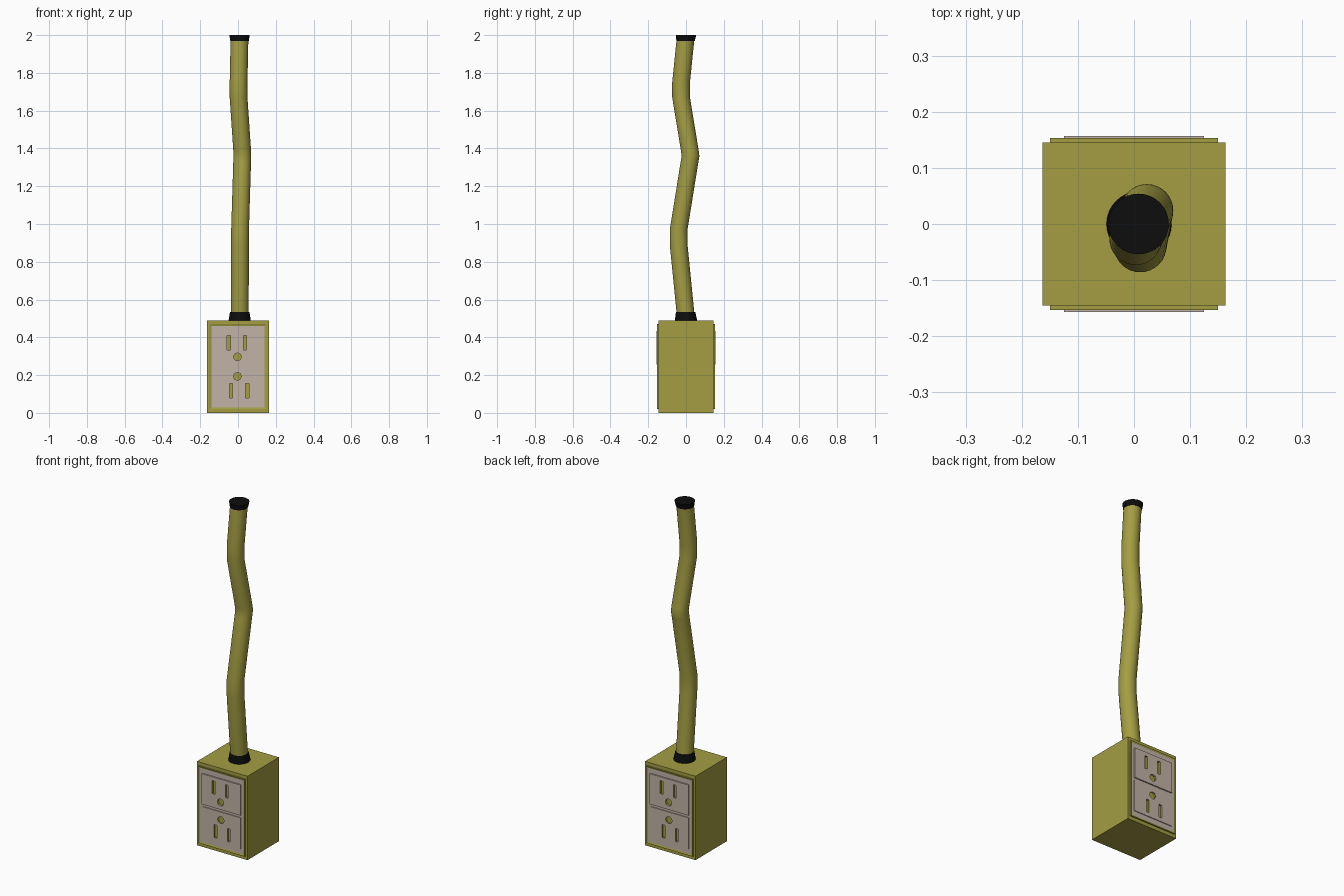
import bpy, bmesh, math
from mathutils import Matrix, Vector

if "Cube" in bpy.data.objects:
    bpy.data.objects.remove(bpy.data.objects["Cube"])


def material(name, rgb):
    m = bpy.data.materials.new(name)
    m.diffuse_color = (*rgb, 1)
    m.use_nodes = True
    m.node_tree.nodes["Principled BSDF"].inputs["Base Color"].default_value = m.diffuse_color
    return m


OLIVE = material("olive", (0.37, 0.34, 0.055))
PINK = material("pale pink beige", (0.54, 0.45, 0.39))
BLACK = material("black", (0.004, 0.004, 0.004))


def finish(name, bm, mats):
    bmesh.ops.recalc_face_normals(bm, faces=bm.faces)
    me = bpy.data.meshes.new(name)
    bm.to_mesh(me)
    bm.free()
    for m in mats:
        me.materials.append(m)
    ob = bpy.data.objects.new(name, me)
    bpy.context.collection.objects.link(ob)
    return ob


def add_box(bm, lo, hi):
    lo, hi = Vector(lo), Vector(hi)
    mat = Matrix.Translation((lo + hi) / 2) @ Matrix.Diagonal((*(hi - lo), 1))
    bmesh.ops.create_cube(bm, size=1, matrix=mat)


def loft(name, rings, mat, sides=32):
    """Capped tube through horizontal rings (x, y, z, radius)."""
    bm = bmesh.new()
    loops = []
    for x, y, z, r in rings:
        loops.append([bm.verts.new((x + r * math.cos(2 * math.pi * i / sides),
                                    y + r * math.sin(2 * math.pi * i / sides), z))
                      for i in range(sides)])
    for a, b in zip(loops, loops[1:]):
        for i in range(sides):
            j = (i + 1) % sides
            bm.faces.new((a[i], a[j], b[j], b[i]))
    bm.faces.new(loops[0])
    bm.faces.new(loops[-1])
    ob = finish(name, bm, [mat])
    bpy.ops.object.select_all(action='DESELECT')
    ob.select_set(True)
    bpy.context.view_layer.objects.active = ob
    bpy.ops.object.shade_smooth_by_angle(angle=math.radians(35))
    return ob


# Outlet box
bm = bmesh.new()
add_box(bm, (-0.163, -0.145, 0), (0.163, 0.145, 0.49))
finish("outlet_box", bm, [OLIVE])

# Wall plate, two sockets and their holes, on the front and turned to the back
for side, turn in (("front", 0), ("back", math.pi)):
    parts = []

    # plate with a recessed pale panel
    bm = bmesh.new()
    add_box(bm, (-0.15, -0.153, 0.02), (0.15, -0.144, 0.47))
    bm.normal_update()
    face = [f for f in bm.faces if f.normal.y < -0.9]
    bmesh.ops.inset_region(bm, faces=face, thickness=0.013, depth=-0.003)
    face[0].material_index = 1
    parts.append(finish(side + "_plate", bm, [OLIVE, PINK]))

    # raised sockets, the upper one standing slightly prouder
    for level, z0, z1, y in (("lower", 0.057, 0.24, -0.1545),
                             ("upper", 0.255, 0.433, -0.157)):
        bm = bmesh.new()
        add_box(bm, (-0.125, y, z0), (0.125, -0.148, z1))
        for f in bm.faces:
            f.material_index = 1
        parts.append(finish(f"{side}_{level}_socket", bm, [OLIVE, PINK]))

    # cutter: two slots and a ground hole per socket, lower set upside down
    bm = bmesh.new()
    for s in (1, -1):
        for cx in (-0.049, 0.037):
            x, z = s * cx, 0.245 + s * 0.127
            add_box(bm, (x - 0.009, -0.17, z - 0.038), (x + 0.009, -0.14, z + 0.038))
        bmesh.ops.create_cone(
            bm, cap_ends=True, segments=8, radius1=0.021, radius2=0.021, depth=0.03,
            matrix=Matrix.Translation((-0.003, -0.155, 0.245 + s * 0.052))
            @ Matrix.Rotation(math.pi / 2, 4, 'X'))
    cutter = finish(side + "_hole_cutter", bm, [OLIVE, PINK])
    cutter.hide_render = True
    cutter.hide_set(True)
    cutter.rotation_euler.z = turn

    for ob in parts:
        ob.rotation_euler.z = turn
        mod = ob.modifiers.new("holes", 'BOOLEAN')
        mod.operation = 'DIFFERENCE'
        mod.solver = 'EXACT'
        mod.object = cutter

# Wavy cord
R = 0.047
path = [(0.009, 0, 0.5), (0.011, -0.038, 0.88), (0.011, -0.039, 0.97),
        (0.022, 0.019, 1.33), (0.023, 0.024, 1.36), (0.022, 0.020, 1.39),
        (0.003, -0.026, 1.67), (0.003, -0.026, 1.75), (0.008, -0.002, 1.985)]
loft("cord", [(*p, R) for p in path], OLIVE)

# Black collar at the box and cap at the cord's upper end
loft("cord_collar", [(0.009, 0, 0.485, 0.058), (0.009, 0, 0.495, 0.058),
                     (0.009, -0.002, 0.535, 0.051)], BLACK)
loft("cord_cap", [(0.008, -0.002, 1.97, 0.049), (0.008, 0, 2.0, 0.054)], BLACK)
